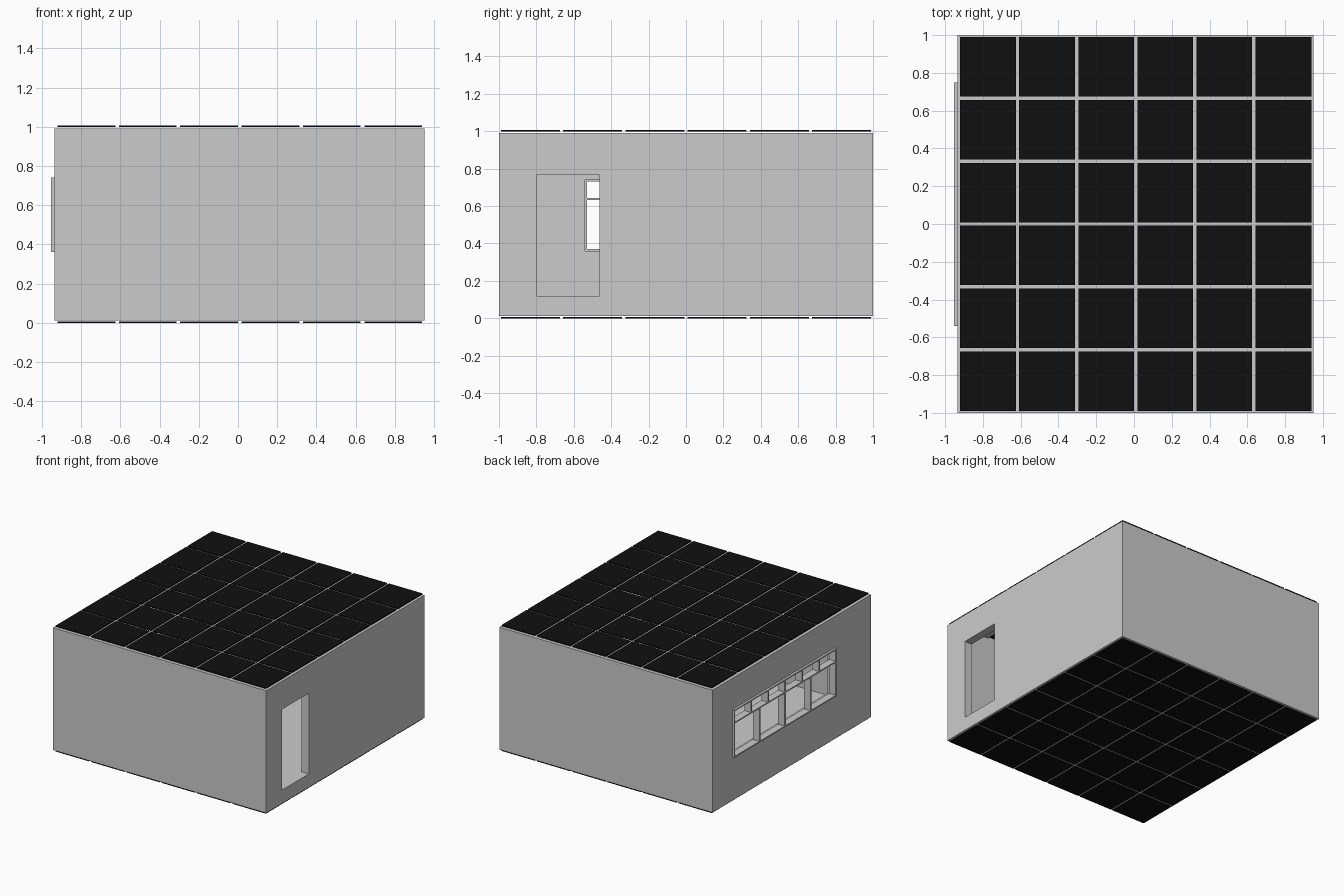
import bpy

if "Cube" in bpy.data.objects:
    bpy.data.objects.remove(bpy.data.objects["Cube"])

X0, X1, Y = -0.935, 0.95, 1.0     # outer wall limits
T = 0.065                         # wall thickness
Z0, Z1 = 0.012, 0.99              # wall bottom / top
FLOOR = 0.12

black = bpy.data.materials.new("black_panel")
black.diffuse_color = (0.005, 0.005, 0.005, 1)
black.use_nodes = True
black.node_tree.nodes["Principled BSDF"].inputs["Base Color"].default_value = black.diffuse_color


def boxes(name, limits, mat=None):
    """One object from a list of (x0, x1, y0, y1, z0, z1) boxes."""
    verts, faces = [], []
    for x0, x1, y0, y1, z0, z1 in limits:
        n = len(verts)
        verts += [(x, y, z) for z in (z0, z1)
                  for x, y in ((x0, y0), (x1, y0), (x1, y1), (x0, y1))]
        faces += [[n + 3, n + 2, n + 1, n], [n + 4, n + 5, n + 6, n + 7]]
        faces += [[n + i, n + (i + 1) % 4, n + 4 + (i + 1) % 4, n + 4 + i]
                  for i in range(4)]
    me = bpy.data.meshes.new(name)
    me.from_pydata(verts, [], faces)
    ob = bpy.data.objects.new(name, me)
    bpy.context.collection.objects.link(ob)
    if mat:
        me.materials.append(mat)
    return ob


def cut(target, name, limits):
    cutter = boxes(name, [limits])
    cutter.hide_render = True
    mod = target.modifiers.new(name, 'BOOLEAN')
    mod.operation = 'DIFFERENCE'
    mod.solver = 'EXACT'
    mod.object = cutter
    bpy.context.view_layer.objects.active = target
    bpy.ops.object.modifier_apply(modifier=name)
    bpy.data.objects.remove(cutter)


# Window and doorway limits
WY0, WY1, WZ0, WZ1 = -0.54, 0.75, 0.36, 0.74
DY0, DY1, DZ1 = -0.80, -0.463, 0.765

# Walls: a hollow ring with a doorway and a window opening
walls = boxes("walls", [(X0, X1, -Y, Y, Z0, Z1)])
cut(walls, "room_cutter", (X0 + T, X1 - T, -Y + T, Y - T, -0.5, 1.5))
cut(walls, "door_cutter", (X1 - 0.2, X1 + 0.2, DY0, DY1, FLOOR, DZ1))
cut(walls, "window_cutter", (X0 - 0.2, X0 + 0.2, WY0, WY1, WZ0, WZ1))

# Raised floor slab
boxes("floor_slab", [(X0 + T, X1 - T, -Y + T, Y - T, Z0, FLOOR)])

# Black panel grids above the ceiling and below the floor
N, GAP = 6, 0.018
PX0, PX1, PY = -0.93, 0.948, 0.998
px, py = (PX1 - PX0) / N, 2 * PY / N


def panels(name, z0, z1):
    boxes(name, [(PX0 + i * px + GAP / 2, PX0 + (i + 1) * px - GAP / 2,
                  -PY + j * py + GAP / 2, -PY + (j + 1) * py - GAP / 2, z0, z1)
                 for i in range(N) for j in range(N)], black)


panels("ceiling_panels", 0.999, 1.006)
panels("floor_panels", 0.0, 0.006)

# Ceiling bars carrying the panels
B = 0.02
bars = []
for i in range(1, N):
    x, y = PX0 + i * px, -PY + i * py
    bars.append((x - B, x + B, -Y + T, Y - T, 0.975, Z1))
    bars.append((X0 + T, X1 - T, y - B, y + B, 0.975, Z1))
boxes("ceiling_bars", bars)

# Window frame: border, transom, centre post, two lower and three upper panes per half
FX0, FX1 = -0.953, -0.895
W, ZT = 0.01, 0.637
mid = (WY0 + WY1) / 2
half = (WY1 - WY0) / 2
frame = [(FX0, FX1, WY0, WY1, WZ0, WZ0 + W),
         (FX0, FX1, WY0, WY1, WZ1 - W, WZ1),
         (FX0, FX1, WY0, WY0 + W, WZ0, WZ1),
         (FX0, FX1, WY1 - W, WY1, WZ0, WZ1),
         (FX0, FX1, WY0, WY1, ZT - W / 2, ZT + W / 2),
         (FX0, FX1, mid - W, mid + W, WZ0, WZ1)]
for start in (WY0, mid):
    for count, z0, z1 in ((2, WZ0, ZT), (3, ZT, WZ1)):
        for k in range(1, count):
            y = start + half * k / count
            frame.append((FX0, FX1, y - W * 0.7, y + W * 0.7, z0, z1))
boxes("window_frame", frame)
